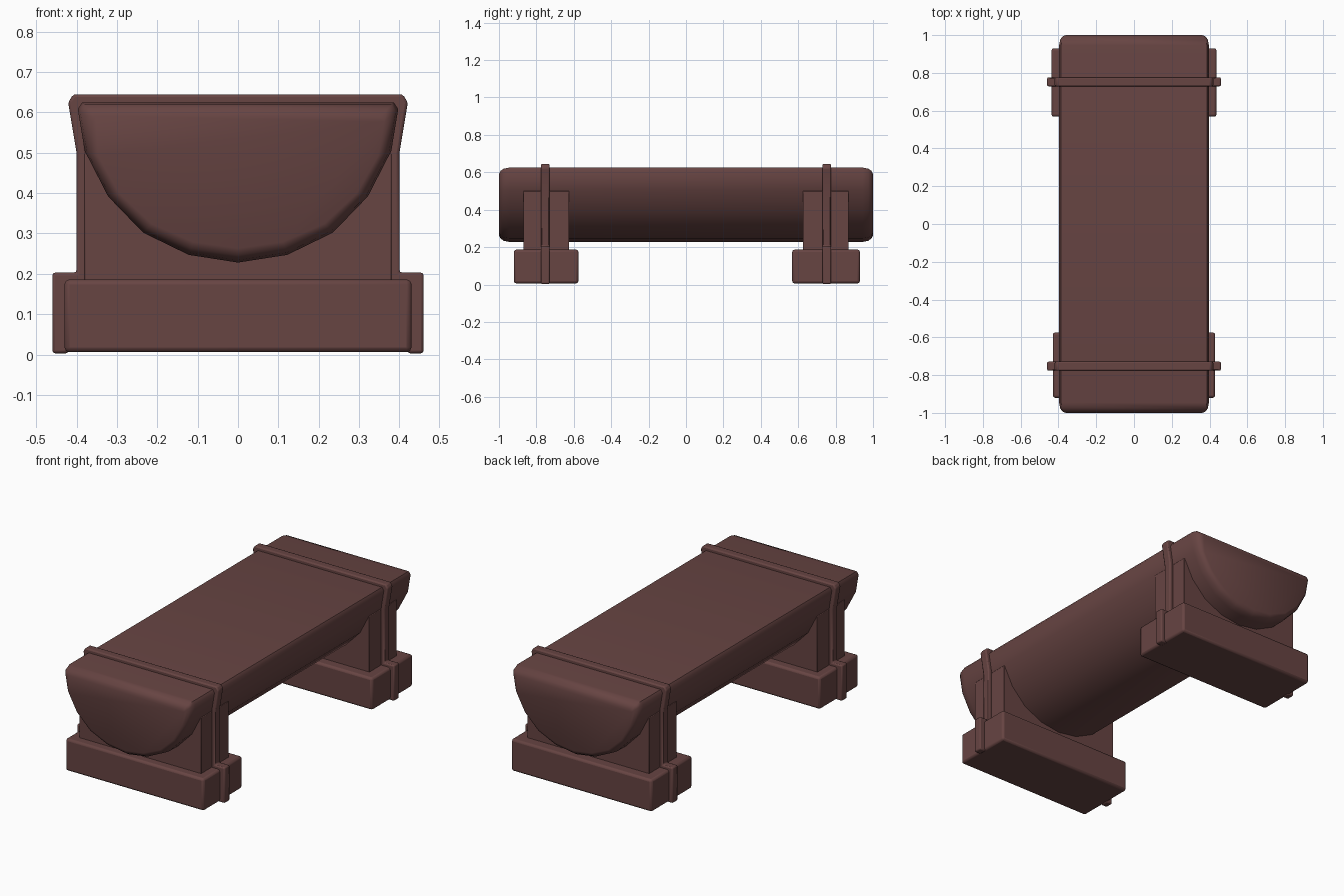
import bpy, bmesh, math

cube = bpy.data.objects.get("Cube")
if cube:
    bpy.data.objects.remove(cube, do_unlink=True)

COLOR = (0.135, 0.058, 0.055, 1)
wood = bpy.data.materials.new("dark reddish wood")
wood.use_nodes = True
wood.diffuse_color = COLOR
bsdf = wood.node_tree.nodes["Principled BSDF"]
bsdf.inputs["Base Color"].default_value = COLOR
bsdf.inputs["Roughness"].default_value = 0.8


def mirrored(half):
    """Close a half outline by reflecting it across x = 0."""
    return half + [(-x, z) for x, z in reversed(half) if x > 0]


def loft(name, rings, bevel=0, angle=35):
    """Skin a series of outlines, cap both ends and smooth the result."""
    bm = bmesh.new()
    loops = [[bm.verts.new(p) for p in ring] for ring in rings]
    n = len(loops[0])
    for a, b in zip(loops, loops[1:]):
        for i in range(n):
            j = (i + 1) % n
            bm.faces.new((a[i], a[j], b[j], b[i]))
    bm.faces.new(loops[0])
    bm.faces.new(loops[-1])
    bmesh.ops.recalc_face_normals(bm, faces=bm.faces)
    mesh = bpy.data.meshes.new(name)
    bm.to_mesh(mesh)
    bm.free()
    mesh.materials.append(wood)
    obj = bpy.data.objects.new(name, mesh)
    bpy.context.collection.objects.link(obj)
    bpy.ops.object.select_all(action='DESELECT')
    obj.select_set(True)
    bpy.context.view_layer.objects.active = obj
    bpy.ops.object.shade_smooth_by_angle(angle=math.radians(angle))
    if bevel:
        mod = obj.modifiers.new("soft edges", 'BEVEL')
        mod.width = bevel
        mod.segments = 2
        mod.limit_method = 'ANGLE'
    return obj


def extrude(name, outline, y0, y1, bevel):
    return loft(name, [[(x, y, z) for x, z in outline] for y in (y0, y1)], bevel)


def block(name, half_x, y0, y1, z0, z1, bevel):
    outline = [(-half_x, z0), (half_x, z0), (half_x, z1), (-half_x, z1)]
    return extrude(name, outline, y0, y1, bevel)


# Half log seat with rounded ends
log = mirrored([(0, 0.228), (0.122, 0.247), (0.235, 0.302), (0.322, 0.392),
                (0.38, 0.505), (0.397, 0.608), (0.386, 0.625)])
MID = 0.43
ends = [(1.0, 0.035), (0.992, 0.018), (0.975, 0.006), (0.945, 0)]
stations = [(-y, d) for y, d in ends] + ends[::-1]
loft("seat", [[(x * (1 - d / 0.4), y, MID + (z - MID) * (1 - d / 0.2))
               for x, z in log] for y, d in stations], angle=50)

# Strap outline: down the outside, then back along the hidden inside
outer = [(0.46, 0.003), (0.46, 0.203), (0.4, 0.203), (0.4, 0.5),
         (0.421, 0.625), (0.408, 0.645)]
inner = [(0.38, 0.61), (0.375, 0.5), (0.375, 0.175), (0.42, 0.175), (0.42, 0.003)]
strap = (outer + [(-x, z) for x, z in reversed(outer)]
         + [(-x, z) for x, z in reversed(inner)] + inner)

# Supports at both ends
for label, side, foot_x, foot_in, foot_out in (("front", -1, 0.43, 0.575, 0.92),
                                               ("back", 1, 0.437, 0.568, 0.93)):
    block(label + "_foot", foot_x, *sorted((side * foot_in, side * foot_out)),
          0.006, 0.186, 0.012)
    block(label + "_leg", 0.38, *sorted((side * 0.625, side * 0.87)),
          0.17, 0.5, 0.003)
    extrude(label + "_strap", strap, *sorted((side * 0.729, side * 0.776)), 0.007)
